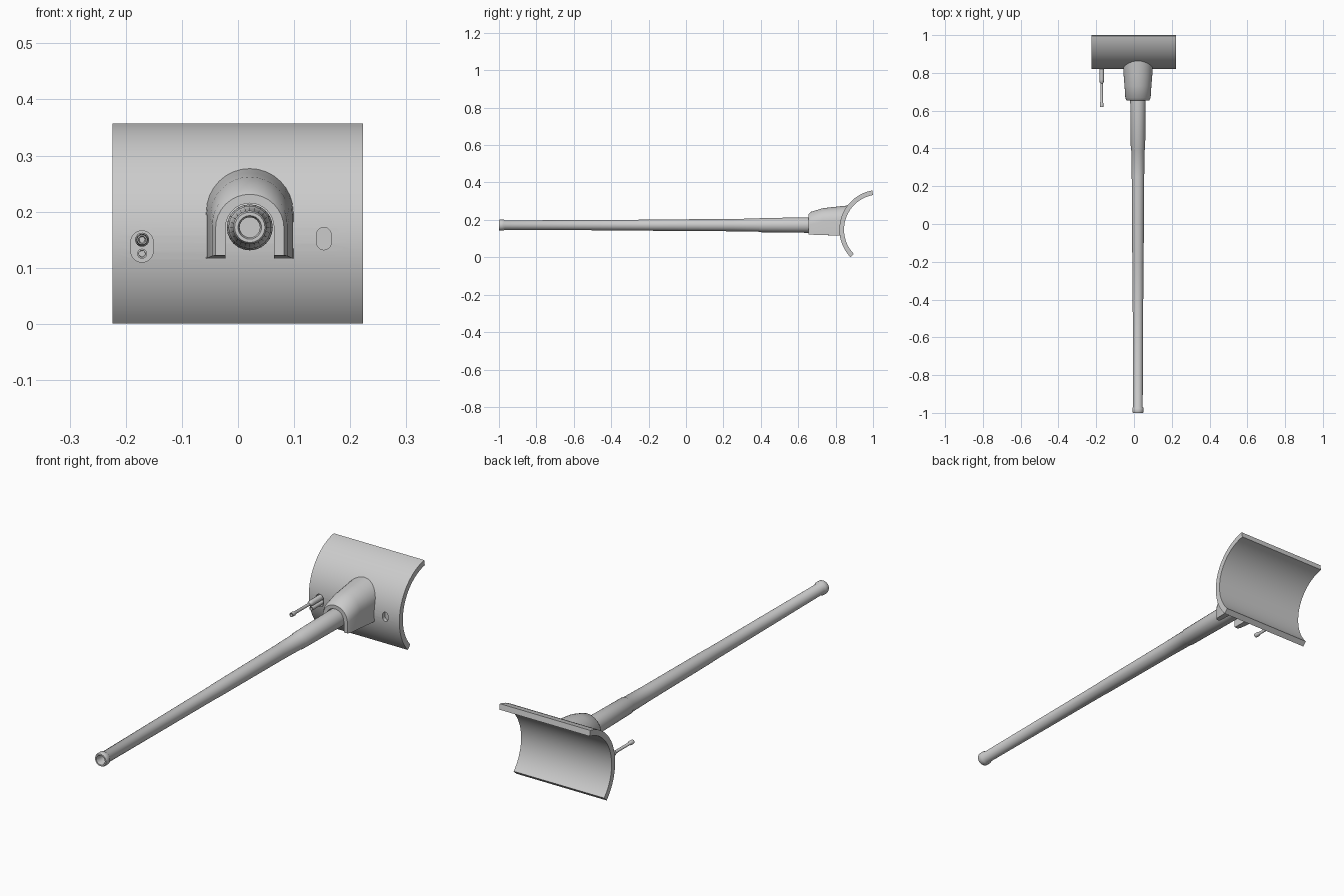
import bpy, bmesh, math

if "Cube" in bpy.data.objects:
    bpy.data.objects.remove(bpy.data.objects["Cube"])

steel = bpy.data.materials.new("steel_grey")
steel.diffuse_color = (0.6, 0.6, 0.6, 1)
steel.use_nodes = True
steel.node_tree.nodes["Principled BSDF"].inputs["Base Color"].default_value = steel.diffuse_color

GX, GZ = 0.021, 0.172                       # main barrel axis
MY, MZ, RO, RI = 1.0325, 0.148, 0.2125, 0.1875  # curved shield axis and radii


def finish(name, bm, angle=35):
    bmesh.ops.recalc_face_normals(bm, faces=bm.faces)
    me = bpy.data.meshes.new(name)
    bm.to_mesh(me)
    bm.free()
    me.materials.append(steel)
    ob = bpy.data.objects.new(name, me)
    bpy.context.collection.objects.link(ob)
    smooth(ob, angle)
    return ob


def smooth(ob, angle):
    bpy.ops.object.select_all(action='DESELECT')
    ob.select_set(True)
    bpy.context.view_layer.objects.active = ob
    bpy.ops.object.shade_smooth_by_angle(angle=math.radians(angle))


def loft(name, rings, angle=35):
    """Skin a row of closed rings with equal point counts and cap both ends."""
    bm = bmesh.new()
    vs = [[bm.verts.new(p) for p in r] for r in rings]
    n = len(vs[0])
    for a, b in zip(vs, vs[1:]):
        for i in range(n):
            j = (i + 1) % n
            bm.faces.new((a[i], a[j], b[j], b[i]))
    bm.faces.new(vs[0])
    bm.faces.new(vs[-1])
    return finish(name, bm, angle)


def lathe(name, x, z, profile, sides):
    """Turn (y, radius) pairs around an axis along y."""
    rings = [[(x + r * math.cos(2 * math.pi * i / sides), y,
               z + r * math.sin(2 * math.pi * i / sides)) for i in range(sides)]
             for y, r in profile]
    return loft(name, rings)


# Curved shield: an arc strip extruded along x
N = 32
angs = [math.radians(100 + 124 * i / N) for i in range(N + 1)]
arc = [(MY + RO * math.cos(a), MZ + RO * math.sin(a)) for a in angs]
arc += [(MY + RI * math.cos(a), MZ + RI * math.sin(a)) for a in reversed(angs)]
shield = loft("shield", [[(x, y, z) for y, z in arc] for x in (-0.224, 0.223)])


# Blind rounded slots in the shield for the small gun and the sight
def slot(x, z, hw, hh, depth_y):
    pts = []
    for i in range(17):
        a = math.pi * i / 16
        pts.append((x + hw * math.cos(a), z + hh - hw + hw * math.sin(a)))
    for i in range(17):
        a = math.pi + math.pi * i / 16
        pts.append((x + hw * math.cos(a), z - hh + hw + hw * math.sin(a)))
    cutter = loft("slot_cutter", [[(px, y, pz) for px, pz in pts] for y in (0.7, depth_y)])
    cutter.hide_render = True
    mod = shield.modifiers.new("slot", 'BOOLEAN')
    mod.operation, mod.solver, mod.object = 'DIFFERENCE', 'EXACT', cutter
    bpy.context.view_layer.objects.active = shield
    bpy.ops.object.modifier_apply(modifier=mod.name)
    bpy.data.objects.remove(cutter)


slot(-0.171, 0.138, 0.02, 0.028, 0.838)
slot(0.153, 0.152, 0.013, 0.02, 0.838)
smooth(shield, 35)


# Collar: arched channel, open below, growing toward the shield
def arch(hw, top, base, steps=16):
    zc = top - hw
    pts = [(GX + hw, base)]
    pts += [(GX + hw * math.cos(math.pi * i / steps), zc + hw * math.sin(math.pi * i / steps))
            for i in range(steps + 1)]
    return pts + [(GX - hw, base)]


sections = []
for y, hw, top, base in ((0.655, 0.061, 0.231, 0.122), (0.668, 0.067, 0.243, 0.121),
                         (0.73, 0.071, 0.262, 0.119), (0.79, 0.076, 0.269, 0.117),
                         (None, 0.078, 0.278, 0.116)):
    outline = arch(hw, top, base) + arch(0.043, 0.215, base)[::-1]
    sections.append([(x, y if y else MY - math.sqrt((RO - 0.008) ** 2 - (z - MZ) ** 2), z)
                     for x, z in outline])
loft("collar", sections, 30)

# Main barrel with flared muzzle, hollow bore and stepped rear sleeve
lathe("barrel", GX, GZ, [
    (-0.8, 0.018), (-0.99, 0.018), (-1.0, 0.021), (-1.0, 0.027), (-0.994, 0.030),
    (-0.976, 0.030), (-0.968, 0.025), (-0.2, 0.029), (-0.19, 0.030), (0.25, 0.033),
    (0.39, 0.0355), (0.395, 0.038), (0.65, 0.041), (0.83, 0.041)], 24)

# Small gun beside the barrel
lathe("small_gun", -0.171, 0.150, [
    (0.66, 0.005), (0.62, 0.0065), (0.62, 0.009), (0.637, 0.010), (0.645, 0.0065),
    (0.745, 0.0065), (0.75, 0.0105), (0.765, 0.0125), (0.842, 0.0125)], 16)
lathe("small_gun_tube", -0.171, 0.125, [
    (0.79, 0.0055), (0.76, 0.006), (0.76, 0.009), (0.842, 0.009)], 16)
